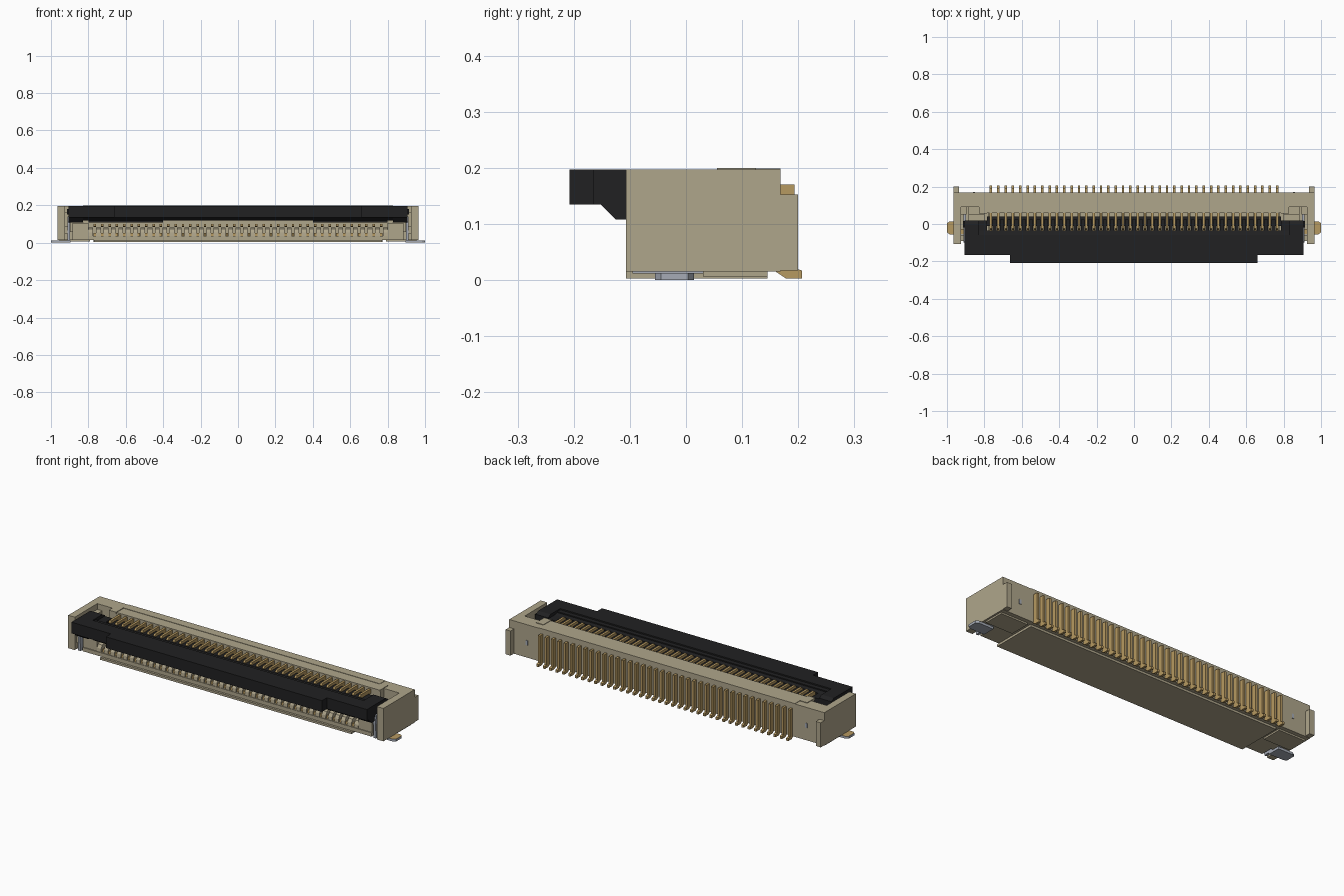
import bpy, bmesh


def material(name, rgb):
    m = bpy.data.materials.new(name)
    m.diffuse_color = (*rgb, 1)
    return m


BEIGE = material("beige plastic", (0.43, 0.38, 0.26))
BLACK = material("black plastic", (0.015, 0.015, 0.016))
GOLD = material("gold plating", (0.47, 0.32, 0.12))
GREY = material("grey metal", (0.38, 0.41, 0.47))

N = 40
PITCH = 1.53 / (N - 1)
PINS = [-0.765 + i * PITCH for i in range(N)]
GAPS = [x + PITCH / 2 for x in PINS[:-1]]


def prism(bm, pts, a, b, axis="x"):
    """Extrude a closed outline: (y, z) points along x, or (x, y) points along z."""
    def co(p, t):
        return (t, *p) if axis == "x" else (*p, t)
    lo = [bm.verts.new(co(p, a)) for p in pts]
    hi = [bm.verts.new(co(p, b)) for p in pts]
    faces = [bm.faces.new(lo), bm.faces.new(hi)]
    n = len(pts)
    for i in range(n):
        j = (i + 1) % n
        faces.append(bm.faces.new((lo[i], lo[j], hi[j], hi[i])))
    bmesh.ops.recalc_face_normals(bm, faces=faces)


def box(bm, x0, x1, y0, y1, z0, z1):
    prism(bm, [(y0, z0), (y1, z0), (y1, z1), (y0, z1)], x0, x1)


def box2(bm, x0, x1, *rest):
    """Box and its mirror image across x = 0."""
    box(bm, x0, x1, *rest)
    box(bm, -x1, -x0, *rest)


def finish(bm, name, *mats):
    me = bpy.data.meshes.new(name)
    bm.to_mesh(me)
    bm.free()
    for m in mats:
        me.materials.append(m)
    ob = bpy.data.objects.new(name, me)
    bpy.context.collection.objects.link(ob)
    return ob


# Housing: floor, back wall, end walls, ears and guides
bm = bmesh.new()
box(bm, -0.885, 0.885, -0.095, 0.09, 0.015, 0.036)
box(bm, -0.965, 0.965, 0.09, 0.168, 0.015, 0.197)
box(bm, -0.83, 0.83, 0.06, 0.09, 0.036, 0.197)
box2(bm, 0.925, 0.965, -0.107, 0.09, 0.015, 0.197)
box2(bm, 0.935, 0.965, 0.168, 0.2, 0.017, 0.153)
box2(bm, 0.80, 0.885, -0.09, 0.05, 0.036, 0.105)
box2(bm, 0.885, 0.925, -0.03, 0.09, 0.015, 0.06)
box2(bm, 0.895, 0.925, 0.05, 0.09, 0.06, 0.165)
box2(bm, 0.90, 0.925, -0.09, -0.06, 0.05, 0.09)
finish(bm, "housing", BEIGE)

# Stepped underside plate and raised top pads
bm = bmesh.new()
box(bm, -0.77, 0.77, -0.107, 0.145, 0.003, 0.015)
box2(bm, 0.79, 0.955, 0.03, 0.145, 0.006, 0.015)
finish(bm, "underside_plate", BEIGE)
bm = bmesh.new()
box(bm, -0.785, 0.785, 0.12, 0.168, 0.197, 0.199)
box2(bm, 0.785, 0.83, 0.055, 0.125, 0.19, 0.2)
finish(bm, "top_pads", BEIGE)

# Ribs between the contacts in the mouth, rounded off at the front
bm = bmesh.new()
rib = [(-0.092, 0.036), (0.06, 0.036), (0.06, 0.08), (-0.06, 0.08),
       (-0.08, 0.072), (-0.09, 0.055)]
for x in GAPS + [-0.7875, 0.7875]:
    prism(bm, rib, x - 0.0125, x + 0.0125)
finish(bm, "mouth_ribs", BEIGE)

# Contacts: lower arm, middle beam, top hook, rear strip and solder foot
bm = bmesh.new()
tail = [(0.168, 0.17), (0.168, 0.017), (0.157, 0.017), (0.178, 0.003),
        (0.207, 0.003), (0.207, 0.017), (0.193, 0.021), (0.193, 0.17)]
hook = [(0.06, 0.165), (0.06, 0.19), (-0.025, 0.19), (-0.032, 0.18),
        (-0.028, 0.16), (-0.012, 0.165)]
beam = [(0.06, 0.083), (0.06, 0.1), (-0.06, 0.1), (-0.07, 0.088), (-0.06, 0.083)]
w = 0.0065
for x in PINS:
    prism(bm, tail, x - w, x + w)
    prism(bm, hook, x - w, x + w)
    prism(bm, beam, x - w, x + w)
    box(bm, x - w, x + w, -0.085, 0.06, 0.036, 0.052)
finish(bm, "contacts", GOLD)

# Flip actuator: wide bar, front lip, stepped rear and comb teeth
bm = bmesh.new()
bar = [(-0.165, 0.197), (-0.165, 0.135), (-0.152, 0.135), (-0.125, 0.118),
       (-0.035, 0.118), (-0.035, 0.18), (-0.06, 0.184), (-0.06, 0.19),
       (-0.085, 0.19), (-0.085, 0.197)]
prism(bm, bar, -0.83, 0.83)
end = [(-0.165, 0.197), (-0.165, 0.135), (-0.152, 0.135), (-0.125, 0.108),
       (-0.04, 0.108), (0.0, 0.14), (0.02, 0.15), (0.02, 0.185), (0.0, 0.197)]
for s in (-1, 1):
    prism(bm, end, s * 0.83, s * 0.905)
box(bm, -0.663, 0.66, -0.208, -0.165, 0.135, 0.197)
box2(bm, 0.40, 0.80, -0.122, -0.06, 0.108, 0.118)
box2(bm, 0.905, 0.915, -0.02, 0.015, 0.15, 0.18)
box2(bm, 0.785, 0.83, -0.035, 0.02, 0.13, 0.18)
for x in GAPS:
    box(bm, x - 0.010, x + 0.010, -0.035, 0.025, 0.13, 0.178)
box(bm, -0.785, 0.785, -0.01, 0.04, 0.125, 0.15)
finish(bm, "flip_actuator", BLACK)

# Side hold-down plates
bm = bmesh.new()
for s in (-1, 1):
    prism(bm, [(-0.095, 0.012), (0.09, 0.012), (0.09, 0.12), (0.0, 0.12),
               (-0.03, 0.14), (-0.095, 0.14), (-0.1, 0.1)], s * 0.898, s * 0.912)
box2(bm, 0.85, 0.862, 0.168, 0.171, 0.085, 0.11)
finish(bm, "side_plates", GREY)

# Solder tabs: plated gold on top, grey elsewhere
bm = bmesh.new()
for s in (-1, 1):
    prism(bm, [(s * 0.895, -0.055), (s * 0.985, -0.055), (s * 1.0, -0.045),
               (s * 1.0, 0.004), (s * 0.985, 0.014), (s * 0.895, 0.014)],
          0.0, 0.013, "z")
bm.normal_update()
for f in bm.faces:
    f.material_index = 1 if f.normal.z > 0.5 else 0
finish(bm, "solder_tabs", GREY, GOLD)
